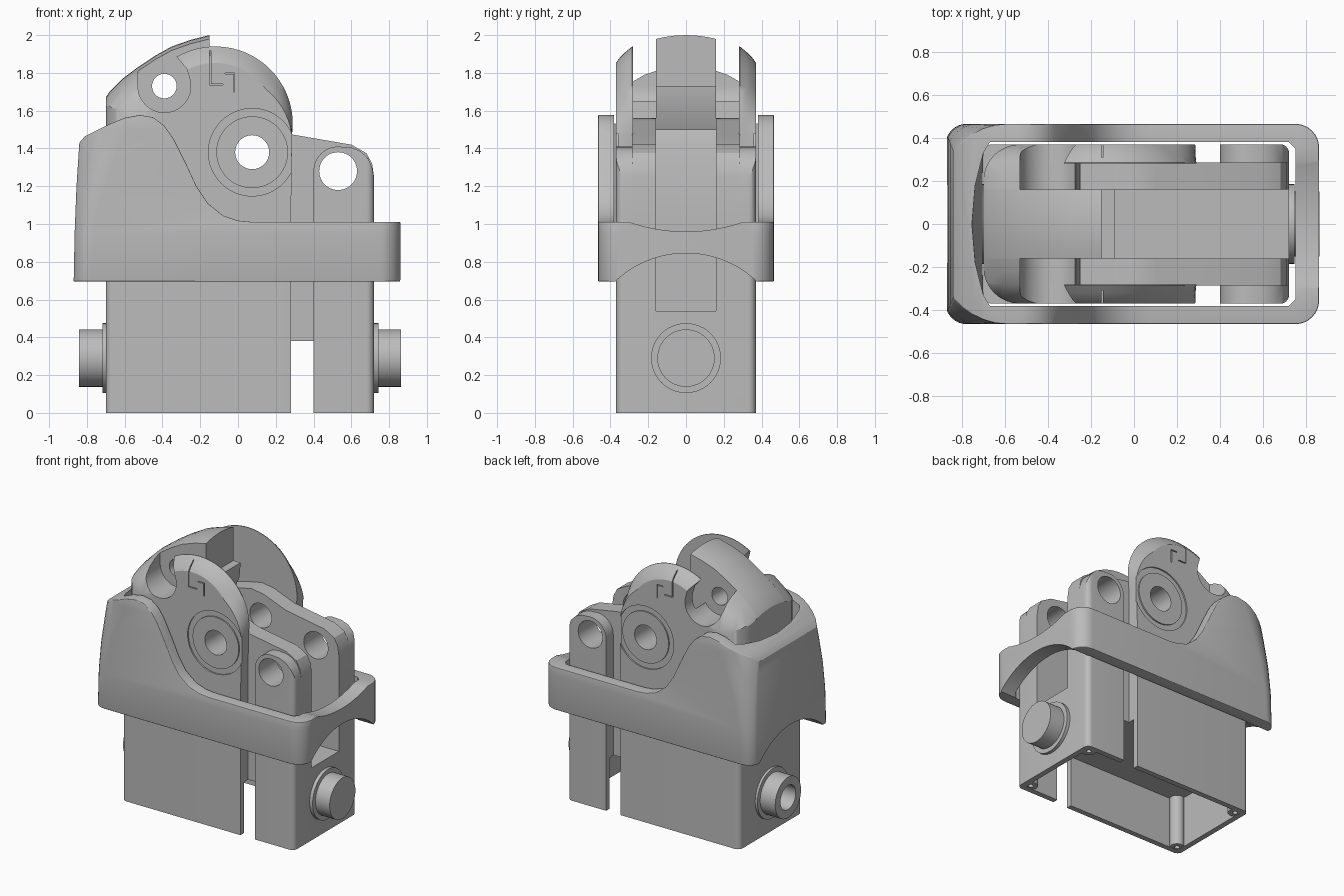
import bpy, bmesh
from math import sin, cos, radians

if "Cube" in bpy.data.objects:
    bpy.data.objects.remove(bpy.data.objects["Cube"])

grey = bpy.data.materials.new("plain grey")
grey.use_nodes = True
grey.diffuse_color = (0.5, 0.5, 0.5, 1)
grey.node_tree.nodes["Principled BSDF"].inputs["Base Color"].default_value = grey.diffuse_color


def arc(cx, cy, r, a0, a1, n=12):
    angles = [radians(a0 + (a1 - a0) * i / n) for i in range(n + 1)]
    return [(cx + r * cos(a), cy + r * sin(a)) for a in angles]


def circle(cx, cy, r, n=48):
    return arc(cx, cy, r, 0, 360, n)[:-1]


def rounded(x0, x1, w, r0, r1):
    """Plan outline with corner radius r0 at the x0 end and r1 at the x1 end."""
    return (arc(x1 - r1, w - r1, r1, 0, 90, 8) + arc(x0 + r0, w - r0, r0, 90, 180, 8)
            + arc(x0 + r0, r0 - w, r0, 180, 270, 8) + arc(x1 - r1, r1 - w, r1, 270, 360, 8))


def loft(name, axis, layers):
    """Join equal outlines, each given as (position along axis, points)."""
    place = {"X": lambda p, d: (d, p[0], p[1]),
             "Y": lambda p, d: (p[0], d, p[1]),
             "Z": lambda p, d: (p[0], p[1], d)}[axis]
    bm = bmesh.new()
    rings = [[bm.verts.new(place(p, d)) for p in pts] for d, pts in layers]
    bm.faces.new(rings[0])
    bm.faces.new(rings[-1])
    n = len(rings[0])
    for a, b in zip(rings, rings[1:]):
        for i in range(n):
            j = (i + 1) % n
            bm.faces.new((a[i], a[j], b[j], b[i]))
    bmesh.ops.recalc_face_normals(bm, faces=bm.faces)
    mesh = bpy.data.meshes.new(name)
    bm.to_mesh(mesh)
    bm.free()
    mesh.materials.append(grey)
    ob = bpy.data.objects.new(name, mesh)
    bpy.context.collection.objects.link(ob)
    return ob


def prism(name, axis, pts, lo, hi):
    return loft(name, axis, [(lo, pts), (hi, pts)])


def box(name, x0, x1, y0, y1, z0, z1):
    return prism(name, "Z", [(x0, y0), (x1, y0), (x1, y1), (x0, y1)], z0, z1)


def activate(ob):
    bpy.ops.object.select_all(action="DESELECT")
    ob.select_set(True)
    bpy.context.view_layer.objects.active = ob


def modify(ob, kind, **settings):
    mod = ob.modifiers.new(kind.lower(), kind)
    for key, value in settings.items():
        setattr(mod, key, value)
    activate(ob)
    bpy.ops.object.modifier_apply(modifier=mod.name)


def cut(ob, cutter, operation="DIFFERENCE"):
    modify(ob, "BOOLEAN", object=cutter, operation=operation, solver="EXACT")
    bpy.data.objects.remove(cutter)


def finish(ob, mirror=False):
    if mirror:
        modify(ob, "MIRROR", use_axis=(False, True, False), use_mirror_merge=False)
    activate(ob)
    bpy.ops.object.shade_smooth_by_angle(angle=radians(30))


def footprint(z0, z1, end_radius=0.04):
    return prism("footprint", "Z", rounded(-0.7, 0.72, 0.37, end_radius, 0.04), z0, z1)


# Lower housing: open underneath, split by a slot, with a central channel
housing = footprint(0, 1.0)
housing.name = "housing"
cut(housing, box("cavity", -0.66, 0.68, -0.33, 0.33, -0.1, 0.38))
cut(housing, box("channel", -0.12, 0.9, -0.16, 0.16, 0.54, 1.2))
cut(housing, box("low_slot", 0.28, 0.4, -0.5, 0.5, -0.1, 0.38))
for y0, y1 in ((-0.5, -0.28), (0.28, 0.5)):
    cut(housing, box("side_slot", 0.28, 0.4, y0, y1, -0.2, 1.2))
finish(housing)

# Screw posts in the corners of the cavity
for x in (-0.635, 0.655):
    post = prism("screw_post", "Z", circle(x, 0.305, 0.05, 24), 0.003, 0.39)
    cut(post, prism("screw_hole", "Z", circle(x, 0.305, 0.018, 16), -0.1, 0.2))
    cut(post, footprint(-0.1, 0.5), "INTERSECT")
    finish(post, mirror=True)

# Dome tongue down the middle, slightly crowned across its width
dome = [(-0.7, 1.67), (-0.68, 1.7), (-0.61, 1.77), (-0.53, 1.83)]
ridge = dome + [(-0.44, 1.89), (-0.35, 1.94), (-0.25, 1.975), (-0.15, 2.0)]
tongue_end = [(-0.15, 1.73), (-0.09, 1.73), (-0.1, 1.62), (-0.15, 1.5), (-0.12, 1.4), (-0.12, 1.0)]


def lowered(pts, drop):
    return [(x, z - drop) for x, z in pts]


tongue = loft("dome_tongue", "Y", [(y, [(-0.7, 1.0)] + lowered(ridge, 0.8 * y * y) + tongue_end)
              for y in (-0.16, -0.12, -0.06, 0, 0.06, 0.12, 0.16)])
cut(tongue, prism("pin_hole", "Y", circle(-0.39, 1.73, 0.065), -1, 1))
cut(tongue, footprint(0.5, 2.2, 0.17), "INTERSECT")
finish(tongue)

# Rounded dome shoulders with a circular notch beside the pin hole
shoulder = loft("dome_shoulder", "Y", [
    (y, [(-0.7, 1.0)] + lowered(dome, drop) + [(-0.27, 1.65), (-0.2, 1.0)])
    for y, drop in ((0.16, 0.02), (0.22, 0.04), (0.28, 0.075), (0.33, 0.13), (0.37, 0.25))])
cut(shoulder, prism("notch", "Y", arc(-0.39, 1.73, 0.14, 180, 360, 24)
                    + [(-0.25, 2.1), (-0.53, 2.1)], 0.1, 0.5))
cut(shoulder, footprint(0.5, 2.2, 0.17), "INTERSECT")
finish(shoulder, mirror=True)

# Side plates: cheeks with a rim that rounds off outwards
rim = arc(-0.12, 1.53, 0.41, -8, 120, 24)


def shrunk_rim(scale):
    pts = []
    for x, z in rim:
        s = 1 - (1 - scale) * max(0, min(1, (z - 1.47) / 0.3))
        pts.append((-0.12 + (x + 0.12) * s, 1.53 + (z - 1.53) * s))
    return [(-0.8, 0.9), (0.281, 0.9)] + pts + [(-0.8, pts[-1][1])]


plate = prism("side_plate", "Y", [(-0.45, 1.0), (0.28, 1.0)] + rim + [(-0.27, 1.82)]
              + arc(-0.39, 1.73, 0.14, 15, -90, 10) + [(-0.45, 1.57)], 0.28, 0.37)
cut(plate, loft("rim_rounding", "Y", [(0.2, shrunk_rim(1)), (0.285, shrunk_rim(1)),
    (0.32, shrunk_rim(0.93)), (0.35, shrunk_rim(0.86)), (0.375, shrunk_rim(0.77))]), "INTERSECT")
cut(plate, prism("pivot_hole", "Y", circle(0.075, 1.38, 0.09), 0, 1))
groove = prism("ring_groove", "Y", circle(0.075, 1.38, 0.232), 0.36, 0.5)
cut(groove, prism("ring_core", "Y", circle(0.075, 1.38, 0.19), 0.3, 0.6))
cut(plate, groove)
for x0, x1, z0, z1 in ((-0.15, -0.143, 1.735, 1.96), (-0.15, -0.08, 1.735, 1.742),
                       (-0.025, -0.018, 1.7, 1.8), (-0.07, -0.018, 1.793, 1.8)):
    cut(plate, box("seam", x0, x1, 0.31, 0.5, z0, z1))
finish(plate, mirror=True)

# Inner walls either side of the channel
inner = prism("inner_wall", "Y", [(-0.25, 1.0), (-0.25, 1.5), (-0.1, 1.54), (0, 1.56), (0.1, 1.545),
              (0.28, 1.475), (0.6, 1.42), (0.68, 1.375), (0.71, 1.32), (0.72, 1.25),
              (0.72, 1.0)], 0.16, 0.285)
# End posts with a pin hole
post = prism("end_post", "Y", [(0.4, 1.0)] + arc(0.53, 1.28, 0.13, 180, 90)
             + [(0.6, 1.405), (0.65, 1.385), (0.69, 1.345), (0.71, 1.3), (0.72, 1.25),
                (0.72, 1.0)], 0.28, 0.37)
cut(post, footprint(0.5, 2), "INTERSECT")
for part in (inner, post):
    cut(part, prism("post_hole", "Y", circle(0.53, 1.28, 0.1), 0, 1))
cut(inner, prism("pivot_hole", "Y", circle(0.075, 1.38, 0.09), 0, 1))
finish(inner, mirror=True)
finish(post, mirror=True)

# Shroud: rounded band with a tall back whose corners soften upwards
shroud = loft("shroud", "Z", [(z, rounded(-0.875, 0.86, 0.465, r, 0.11)) for z, r in
              ((0.6, 0.09), (0.95, 0.11), (1.15, 0.15), (1.35, 0.22), (1.5, 0.28), (1.8, 0.3))])
side = [(-0.87, 0.695), (-0.865, 0.95), (-0.855, 1.2), (-0.84, 1.43), (-0.81, 1.465), (-0.7, 1.52),
        (-0.6, 1.562), (-0.52, 1.577), (-0.45, 1.565), (-0.39, 1.52), (-0.34, 1.45), (-0.28, 1.33),
        (-0.22, 1.2), (-0.16, 1.11), (-0.08, 1.045), (0.0, 1.018), (0.08, 1.01), (0.9, 1.01),
        (0.9, 0.695)]
cut(shroud, prism("side_profile", "Y", side, -1, 1), "INTERSECT")
modify(shroud, "BEVEL", width=0.025, segments=3, limit_method="ANGLE", angle_limit=radians(40))


def opening(bulge):
    half = [(0.75, 0.35), (0.72, 0.38), (-0.67, 0.38), (-0.7, 0.33), (-0.703 - 0.7 * bulge, 0.18)]
    return half + [(-0.703 - bulge, 0)] + [(x, -y) for x, y in half[::-1]]


cut(shroud, loft("opening", "Z", [(z, opening(b)) for z, b in
                                  ((0, 0.002), (1.15, 0.002), (1.48, 0.05), (3, 0.05))]))
cut(shroud, prism("arch", "X", circle(0, 0.3, 0.545, 96), -2, 2))
cut(shroud, prism("front_dip", "X", circle(0, 1.885, 0.925, 128), 0.7, 2))
finish(shroud)

# Round end fittings: solid on one end, hollow on the other
for end, x0, x1, x2 in (("left", 0.71, 0.745, 0.862), ("right", -0.69, -0.718, -0.842)):
    finish(prism(end + "_flange", "X", circle(0, 0.29, 0.185), x0, x1))
    knob = prism(end + "_knob", "X", circle(0, 0.29, 0.152), x0, x2)
    if end == "right":
        cut(knob, prism("bore", "X", circle(0, 0.29, 0.09), -1, -0.72))
    finish(knob)
